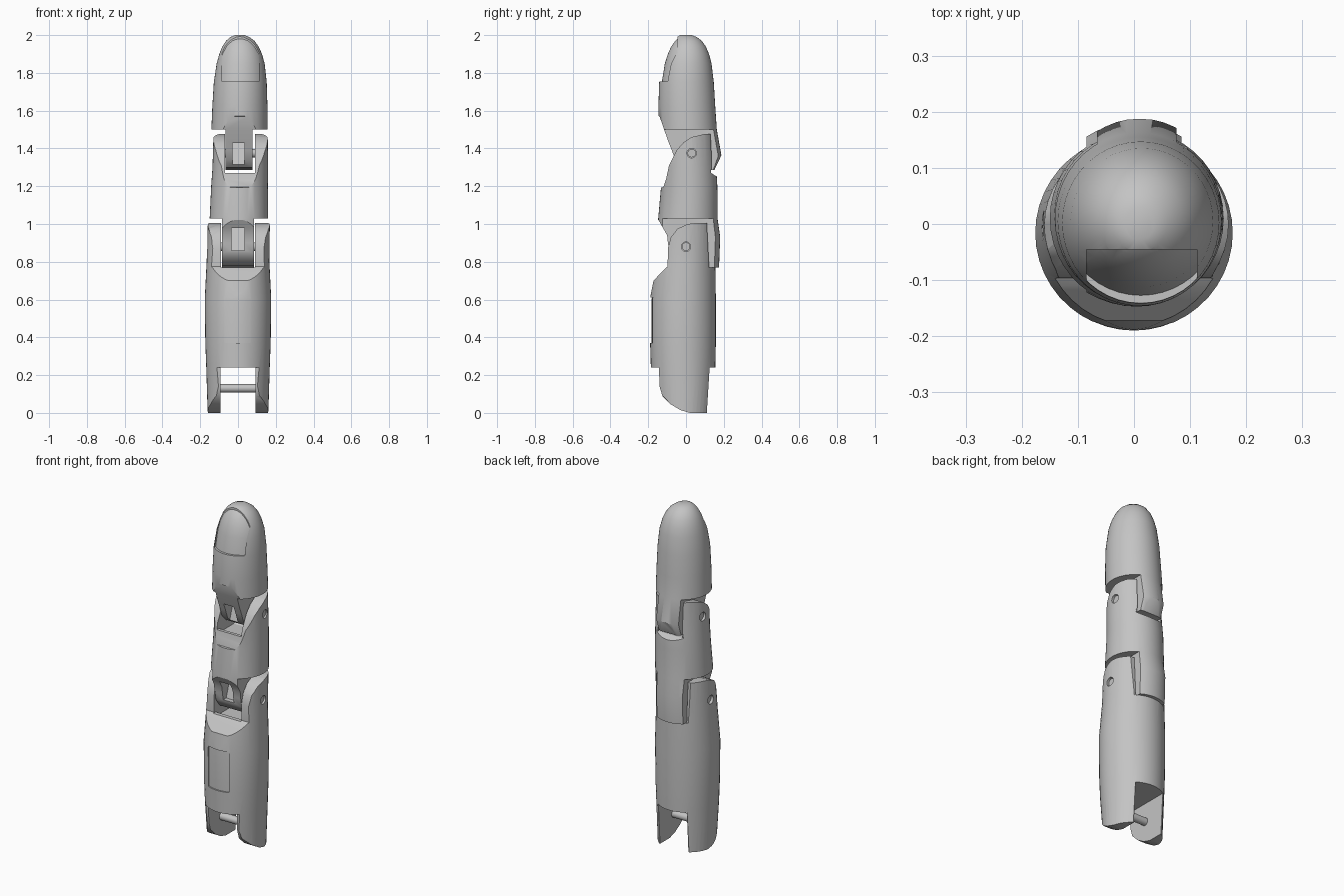
import bpy, bmesh, math
from mathutils import Matrix

cube = bpy.data.objects.get("Cube")
if cube:
    bpy.data.objects.remove(cube, do_unlink=True)

grey = bpy.data.materials.new("satin grey")
grey.use_nodes = True
grey.diffuse_color = (0.55, 0.55, 0.55, 1)
for node in grey.node_tree.nodes:
    if node.type == 'BSDF_PRINCIPLED':
        node.inputs["Base Color"].default_value = (0.55, 0.55, 0.55, 1)


def finish(name, bm):
    bmesh.ops.recalc_face_normals(bm, faces=bm.faces)
    mesh = bpy.data.meshes.new(name)
    bm.to_mesh(mesh)
    bm.free()
    mesh.materials.append(grey)
    obj = bpy.data.objects.new(name, mesh)
    bpy.context.scene.collection.objects.link(obj)
    return obj


def loft(name, sections, inset=0, sides=44):
    """Stack of ellipses: height, centre x, half width, front y, back y."""
    bm = bmesh.new()
    rings = []
    for z, cx, rx, front, back in sections:
        front += inset
        cy, ry = (front + back) / 2, (back - front) / 2
        angles = [math.tau * i / sides for i in range(sides)]
        rings.append([bm.verts.new((cx + rx * math.cos(a), cy + ry * math.sin(a), z))
                      for a in angles])
    for low, high in zip(rings, rings[1:]):
        for i in range(sides):
            j = (i + 1) % sides
            bm.faces.new((low[i], low[j], high[j], high[i]))
    bm.faces.new(rings[0])
    bm.faces.new(rings[-1])
    return finish(name, bm)


def prism(profile, x0, x1):
    """Side outline of (y, z) points extruded across x."""
    bm = bmesh.new()
    ends = [[bm.verts.new((x, y, z)) for y, z in profile] for x in (x0, x1)]
    bm.faces.new(ends[0])
    bm.faces.new(ends[1])
    for i in range(len(profile)):
        j = (i + 1) % len(profile)
        bm.faces.new((ends[0][i], ends[0][j], ends[1][j], ends[1][i]))
    return finish("cutter", bm)


def block(x0, x1, y0, y1, z0, z1):
    return prism([(y0, z0), (y1, z0), (y1, z1), (y0, z1)], x0, x1)


def rod(name, y, z, radius, half, cx=0):
    bm = bmesh.new()
    bmesh.ops.create_cone(bm, cap_ends=True, segments=24, radius1=radius,
                          radius2=radius, depth=half * 2)
    bm.transform(Matrix.Translation((cx, y, z)) @ Matrix.Rotation(math.pi / 2, 4, 'Y'))
    return finish(name, bm)


def boolean(obj, other, operation):
    mod = obj.modifiers.new("cut", 'BOOLEAN')
    mod.operation, mod.solver, mod.object = operation, 'EXACT', other
    bpy.context.view_layer.objects.active = obj
    bpy.ops.object.modifier_apply(modifier=mod.name)
    bpy.data.objects.remove(other, do_unlink=True)


def recess(sections, region, depth):
    """Cutter that sinks a region of the skin by an even depth."""
    boolean(region, loft("core", sections, depth), 'DIFFERENCE')
    return region


def smooth(obj):
    bpy.ops.object.select_all(action='DESELECT')
    obj.select_set(True)
    bpy.context.view_layer.objects.active = obj
    bpy.ops.object.shade_smooth_by_angle(angle=math.radians(32))


def segment(name, sections, outline, cuts):
    obj = loft(name, sections)
    boolean(obj, prism(outline, -0.4, 0.4), 'INTERSECT')
    for cut in cuts:
        boolean(obj, cut, 'DIFFERENCE')
    smooth(obj)


def socket(z, x0, x1):
    """Dished slot between the two ears above height z."""
    return prism([(-.3, z), (-.08, z), (-.04, z - .025), (.06, z - .025), (.1, z),
                  (.3, z), (.3, z + .4), (-.3, z + .4)], x0, x1)


def groove(z, x0, x1, y):
    """Small slot in the front of a hinge tongue, with a sloping floor."""
    return prism([(-.3, z), (y - .04, z), (y, z + .12), (-.3, z + .12)], x0, x1)


# Base segment: forked at the bottom, two ears at the top, sunk front panel
base = [(-.02, 0, .16, -.16, .14), (.24, 0, .168, -.186, .155), (.37, 0, .173, -.19, .158),
        (.6, 0, .176, -.19, .158), (.8, 0, .166, -.17, .155), (1.03, .005, .164, -.15, .15)]
segment("base_segment", base,
        [(.11, 0), (.02, 0), (-.03, .015), (-.08, .045), (-.125, .09), (-.14, .14),
         (-.143, .24), (-.3, .24), (-.3, .6), (-.188, .62), (-.172, .7), (-.11, .765),
         (-.097, .775), (-.096, .87), (-.08, .93), (-.045, .975), (.01, 1), (.05, 1.005),
         (.11, 1.005), (.122, .77), (.3, .77), (.3, .24), (.125, .24)],
        [socket(.77, -.09, .09), block(-.093, .093, -.4, .4, -.1, .24),
         recess(base, block(-.073, .066, -.4, -.1, .37, .61), .008),
         rod("hole", 0, .88, .025, .3), rod("hole", -.02, .13, .025, .3)])

# Middle segment: hinge tongue below, two ears above
middle = [(.75, 0, .16, -.145, .174), (.93, 0, .16, -.15, .181), (1.03, .005, .155, -.147, .167),
          (1.2, .008, .15, -.132, .166), (1.3, .012, .147, -.13, .16),
          (1.5, .014, .143, -.13, .15)]
segment("middle_segment", middle,
        [(.12, .77), (.05, .78), (0, .78), (-.05, .8), (-.085, .845), (-.096, .9),
         (-.1, .94), (-.145, 1.02), (-.3, 1.04), (-.3, 1.17), (-.12, 1.195), (-.105, 1.24),
         (-.09, 1.31), (-.05, 1.39), (-.015, 1.43), (.03, 1.46), (.1, 1.477), (.14, 1.475),
         (.133, 1.27), (.165, 1.25), (.3, 1.25), (.3, .77)],
        [socket(1.27, -.07, .09), block(-.4, -.085, -.4, .4, .6, 1.03),
         block(.085, .4, -.4, .4, .6, 1.03), groove(.86, -.035, .035, -.02),
         rod("hole", .03, 1.375, .025, .3)])

# Tip segment: hinge tongue below, rounded end with a sunk nail
tip = [(1.26, .01, .15, -.14, .15), (1.36, .01, .15, -.145, .188), (1.5, .008, .149, -.145, .163),
       (1.62, .01, .146, -.146, .155), (1.75, .012, .14, -.142, .147),
       (1.85, .014, .127, -.126, .135), (1.9, .014, .113, -.11, .122),
       (1.94, .013, .096, -.092, .105), (1.97, .012, .075, -.07, .083),
       (1.99, .01, .05, -.048, .056), (2, .01, .025, -.03, .03)]
segment("tip_segment", tip,
        [(.15, 1.285), (.1, 1.29), (.03, 1.29), (-.02, 1.3), (-.055, 1.335), (-.075, 1.39),
         (-.095, 1.44), (-.14, 1.57), (-.3, 1.6), (-.3, 2.1), (.3, 2.1), (.3, 1.365),
         (.188, 1.365)],
        [block(-.4, -.066, -.4, .4, 1.1, 1.5), block(.076, .4, -.4, .4, 1.1, 1.5),
         groove(1.31, -.03, .035, .005),
         recess(tip, block(-.085, .112, -.4, -.045, 1.755, 2.1), .014)])

# Hinge pins
for name, y, z, half, cx in (("lower_pin", -.02, .13, .15, 0),
                             ("middle_pin", 0, .88, .152, .003),
                             ("upper_pin", .03, 1.375, .134, .013)):
    smooth(rod(name, y, z, .022, half, cx))
